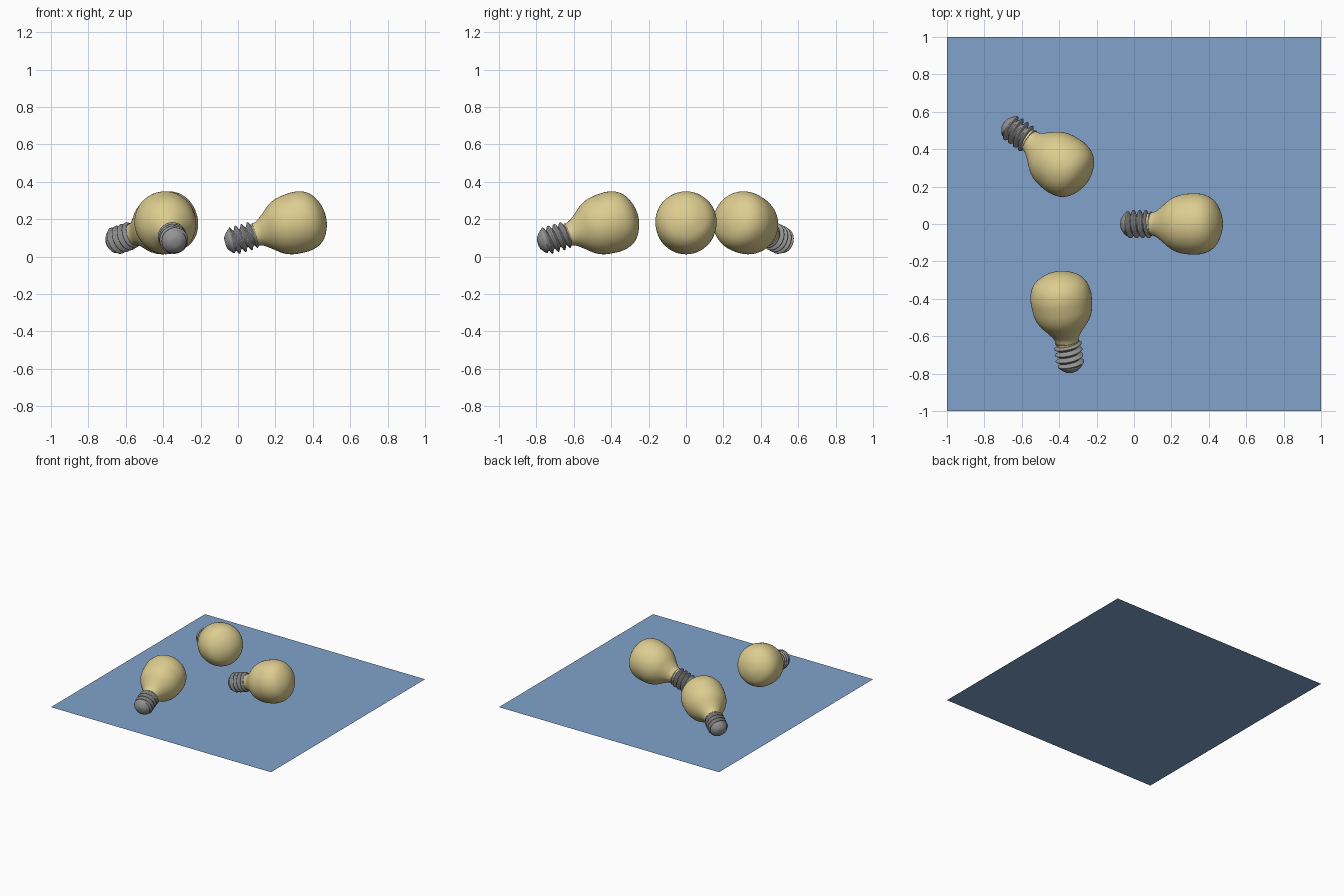
import bpy, bmesh, math
from mathutils import Matrix, Vector

if "Cube" in bpy.data.objects:
    bpy.data.objects.remove(bpy.data.objects["Cube"])


def material(name, rgb):
    m = bpy.data.materials.new(name)
    m.diffuse_color = (*rgb, 1)
    m.use_nodes = True
    m.node_tree.nodes["Principled BSDF"].inputs["Base Color"].default_value = m.diffuse_color
    return m


BLUE = material("blue_base", (0.22, 0.36, 0.60))
CREAM = material("cream_glass", (0.72, 0.61, 0.28))
GREY = material("grey_metal", (0.30, 0.30, 0.30))


def smooth_profile(pts, steps=4):
    """Catmull-Rom curve through (distance, radius) points."""
    p = [Vector(q) for q in pts]
    p = [p[0]] + p + [p[-1]]
    out = []
    for a, b, c, d in zip(p, p[1:], p[2:], p[3:]):
        for k in range(steps):
            t = k / steps
            out.append(0.5 * (2 * b + (c - a) * t + (2 * a - 5 * b + 4 * c - d) * t * t
                              + (3 * b - a - 3 * c + d) * t ** 3))
    out.append(p[-1])
    return [(v.x, max(v.y, 0.0)) for v in out]


def lathe(name, rings, mat, matrix, sides=48):
    """Surface around local x; each ring is (distance, radius function of angle)."""
    bm = bmesh.new()
    loops = []
    for s, radius in rings:
        loop = []
        for i in range(sides):
            a = 2 * math.pi * i / sides
            r = radius(a)
            loop.append(bm.verts.new((s, r * math.cos(a), r * math.sin(a))))
        loops.append(loop)
    for l0, l1 in zip(loops, loops[1:]):
        for i in range(sides):
            j = (i + 1) % sides
            bm.faces.new((l0[i], l0[j], l1[j], l1[i]))
    bmesh.ops.remove_doubles(bm, verts=bm.verts, dist=1e-5)
    bmesh.ops.recalc_face_normals(bm, faces=bm.faces)
    for f in bm.faces:
        f.smooth = True
    me = bpy.data.meshes.new(name)
    bm.to_mesh(me)
    bm.free()
    me.materials.append(mat)
    ob = bpy.data.objects.new(name, me)
    ob.matrix_world = matrix
    bpy.context.collection.objects.link(ob)
    return ob


# Pear-shaped glass
glass_pts = [(0.15, 0.058), (0.19, 0.067), (0.23, 0.095), (0.28, 0.135), (0.33, 0.156),
             (0.385, 0.163), (0.43, 0.163), (0.478, 0.150), (0.515, 0.122),
             (0.54, 0.080), (0.553, 0.040), (0.557, 0.0)]
glass = [(s, lambda a, r=r: r) for s, r in smooth_profile(glass_pts)]


# Screw cap: contact tip, helical thread, closed collar
def thread(s):
    fade = min(1, (s - 0.03) / 0.015, (0.168 - s) / 0.012)
    return lambda a: 0.064 + 0.012 * max(fade, 0) * math.cos(2 * math.pi * s / 0.034 - a)


cap = [(s, lambda a, r=r: r) for s, r in
       [(0.0, 0.0), (0.0, 0.022), (0.004, 0.034), (0.018, 0.052), (0.026, 0.060)]]
N = 40
cap += [(0.03 + 0.138 * k / N, thread(0.03 + 0.138 * k / N)) for k in range(N + 1)]
cap += [(0.172, lambda a: 0.05)]

# Base sheet
bpy.ops.mesh.primitive_plane_add(size=2)
base = bpy.context.object
base.name = "base_sheet"
base.data.materials.append(BLUE)

# Three bulbs lying on the sheet: cap end position and heading
TILT = math.radians(16)
for n, (x, y, yaw) in enumerate([(-0.068, 0.0, 0), (-0.69, 0.54, -36), (-0.335, -0.79, 98)], 1):
    place = (Matrix.Translation((x, y, 0.071))
             @ Matrix.Rotation(math.radians(yaw), 4, 'Z')
             @ Matrix.Rotation(-TILT, 4, 'Y'))
    lathe(f"bulb_glass_{n}", glass, CREAM, place)
    lathe(f"screw_cap_{n}", cap, GREY, place)
